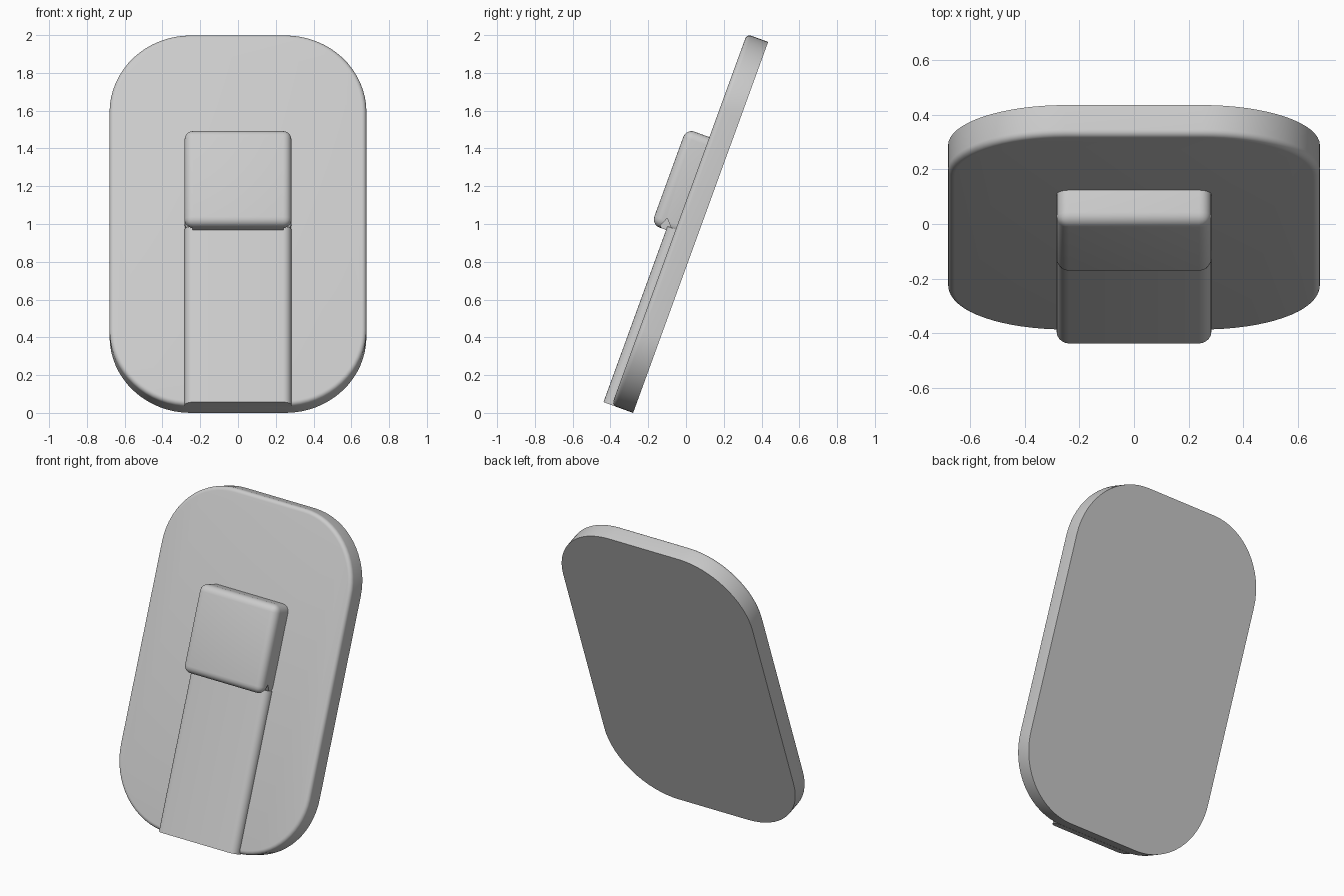
import bpy, bmesh, math
from mathutils import Matrix

default = bpy.data.objects.get("Cube")
if default:
    bpy.data.objects.remove(default, do_unlink=True)

# Everything is built upright, then leaned back about its rear bottom edge
LEAN = Matrix.Translation((0, -0.28, 0)) @ Matrix.Rotation(math.radians(-20), 4, 'X')
HALF_W, LENGTH, THICK, CORNER = 0.68, 2.09, 0.12, 0.43

grey = bpy.data.materials.new("light_grey")
grey.use_nodes = True
colour = (0.6, 0.6, 0.6, 1)
grey.diffuse_color = colour
grey.node_tree.nodes["Principled BSDF"].inputs["Base Color"].default_value = colour


def prism(name, points, axis, start, end):
    """Extrude a closed profile along x or y, from start to end."""
    bm = bmesh.new()

    def place(a, b, t):
        return (t, a, b) if axis == 'x' else (a, t, b)
    face = bm.faces.new([bm.verts.new(place(a, b, start)) for a, b in points])
    moved = bmesh.ops.extrude_face_region(bm, geom=[face])["geom"]
    shift = (end - start, 0, 0) if axis == 'x' else (0, end - start, 0)
    bmesh.ops.translate(bm, verts=[g for g in moved if isinstance(g, bmesh.types.BMVert)], vec=shift)
    bmesh.ops.recalc_face_normals(bm, faces=bm.faces)
    mesh = bpy.data.meshes.new(name)
    bm.to_mesh(mesh)
    bm.free()
    obj = bpy.data.objects.new(name, mesh)
    bpy.context.collection.objects.link(obj)
    obj.data.materials.append(grey)
    obj.matrix_world = LEAN
    return obj


def round_edges(obj, width, rule, segments=5):
    """Bevel the edges whose two end points satisfy the rule."""
    bm = bmesh.new()
    bm.from_mesh(obj.data)
    edges = [e for e in bm.edges if rule(e.verts[0].co, e.verts[1].co)]
    bmesh.ops.bevel(bm, geom=edges, offset=width, segments=segments,
                    profile=0.5, affect='EDGES', clamp_overlap=True)
    bm.to_mesh(obj.data)
    bm.free()


def smooth(obj):
    bpy.ops.object.select_all(action='DESELECT')
    obj.select_set(True)
    bpy.context.view_layer.objects.active = obj
    bpy.ops.object.shade_smooth_by_angle(angle=math.radians(35))


def box_points(half, low, high):
    return [(-half, low), (half, low), (half, high), (-half, high)]


# Back plate: rounded rectangle with a softened front rim
outline = []
for k, (sx, top) in enumerate([(1, True), (-1, True), (-1, False), (1, False)]):
    cx = sx * (HALF_W - CORNER)
    cz = LENGTH - CORNER if top else CORNER
    for i in range(17):
        a = math.pi / 2 * (k + i / 16)
        outline.append((cx + CORNER * math.cos(a), cz + CORNER * math.sin(a)))
plate = prism("back_plate", outline, 'y', -THICK, 0)
round_edges(plate, 0.025, lambda p, q: max(p.y, q.y) < -THICK + 0.001)
smooth(plate)

# Raised strip running down to the bottom edge, rounded along its sides
strip = prism("lower_strip", box_points(0.283, 0, 0.99), 'y', -0.167, -0.1)
round_edges(strip, 0.046, lambda p, q: max(p.y, q.y) < -0.16 and abs(p.x - q.x) < 0.01)
smooth(strip)

# Raised block with rounded front and side edges
block = prism("raised_block", box_points(0.283, 0.97, 1.51), 'y', -0.25, -0.1)
round_edges(block, 0.045, lambda p, q: min(p.y, q.y) < -0.24)

# Small notches under the block, beside the strip
notch = [(-0.12, 0.96), (-0.183, 1.03), (-0.205, 0.98), (-0.18, 0.96)]
for side, name in ((1, "left"), (-1, "right")):
    cutter = prism(name + "_notch_cutter", notch, 'x', side * 0.24, side * 0.3)
    cutter.hide_render = True
    cutter.hide_set(True)
    cut = block.modifiers.new(name + "_notch", 'BOOLEAN')
    cut.operation = 'DIFFERENCE'
    cut.solver = 'EXACT'
    cut.object = cutter
smooth(block)
